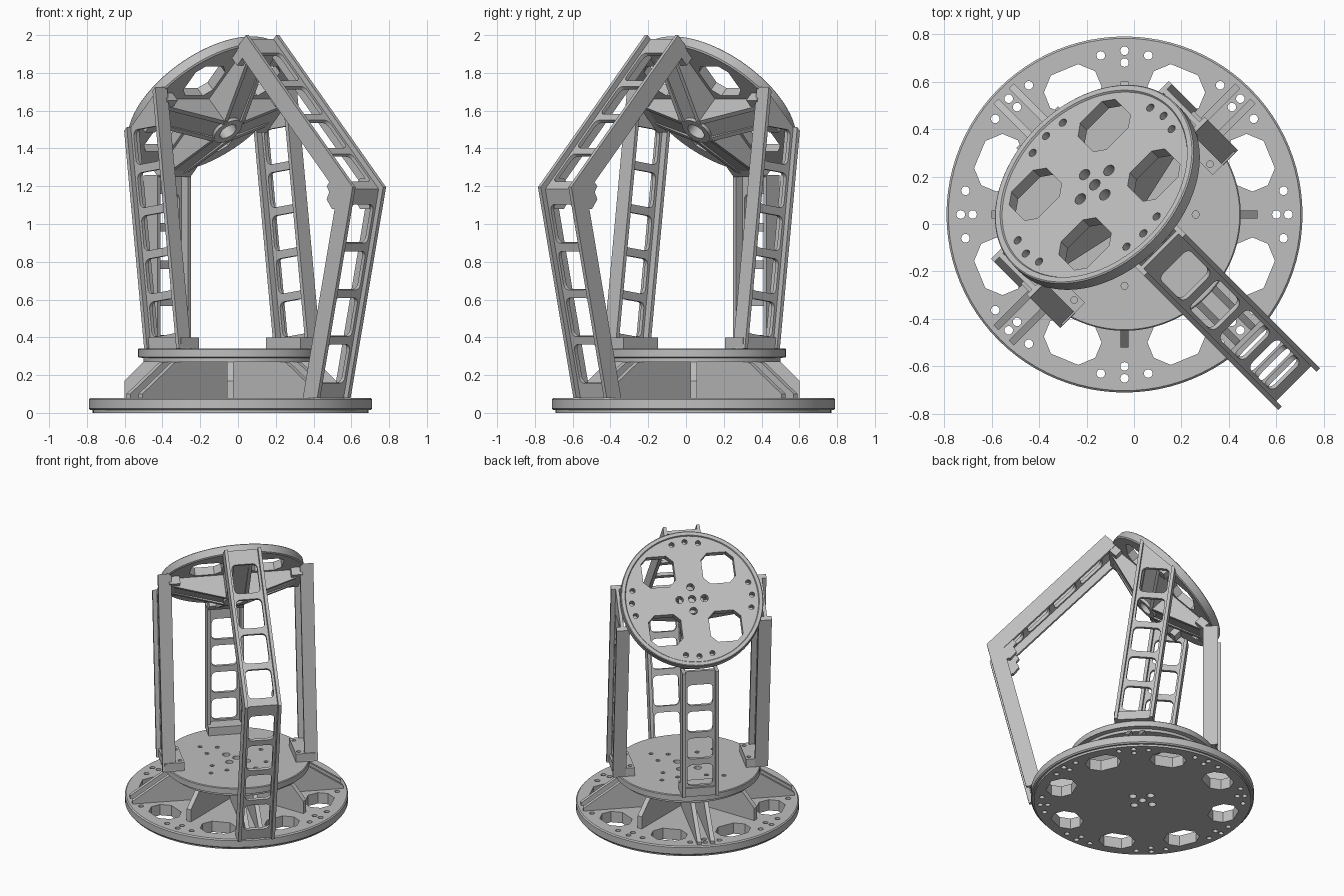
import bpy, bmesh
from math import radians, sin, cos, tan, atan2, hypot, pi
from mathutils import Matrix

cube = bpy.data.objects.get("Cube")
if cube:
    bpy.data.objects.remove(cube, do_unlink=True)

grey = bpy.data.materials.new("machined_grey")
grey.use_nodes = True
COLOR = (0.52, 0.52, 0.52, 1)
grey.diffuse_color = COLOR
grey.node_tree.nodes["Principled BSDF"].inputs["Base Color"].default_value = COLOR

CENTER = Matrix.Translation((-0.04, 0.04, 0))
parts = []


def spin(deg, axis="Z"):
    return Matrix.Rotation(radians(deg), 4, axis)


def make(name, bm, mat):
    bmesh.ops.recalc_face_normals(bm, faces=bm.faces)
    mesh = bpy.data.meshes.new(name)
    bm.to_mesh(mesh)
    bm.free()
    mesh.materials.append(grey)
    ob = bpy.data.objects.new(name, mesh)
    ob.matrix_world = mat
    bpy.context.collection.objects.link(ob)
    parts.append(ob)
    return ob


def prism(bm, points, lo, hi, axis="Y"):
    """Extrude a 2D outline from lo to hi along an axis."""
    place = {"Y": lambda p, h: (p[0], h, p[1]),
             "Z": lambda p, h: (p[0], p[1], h),
             "X": lambda p, h: (h, p[0], p[1])}[axis]
    a = [bm.verts.new(place(p, lo)) for p in points]
    b = [bm.verts.new(place(p, hi)) for p in points]
    bm.faces.new(a)
    bm.faces.new(b[::-1])
    for i in range(len(a)):
        j = (i + 1) % len(a)
        bm.faces.new((a[i], b[i], b[j], a[j]))


def rect(x0, x1, y0, y1):
    return [(x0, y0), (x1, y0), (x1, y1), (x0, y1)]


def octagon(cx, cy, hx, hy, c, deg=0):
    """Rectangle with chamfered corners, turned about the origin."""
    pts = []
    for sx, sy in ((1, 1), (-1, 1), (-1, -1), (1, -1)):
        pair = [(cx + sx * hx, cy + sy * (hy - c)), (cx + sx * (hx - c), cy + sy * hy)]
        pts += pair if sx * sy > 0 else pair[::-1]
    a = radians(deg)
    return [(x * cos(a) - y * sin(a), x * sin(a) + y * cos(a)) for x, y in pts]


def rounded(cx, cy, hx, hy, r):
    """Rectangle with rounded corners."""
    pts = []
    for k, (sx, sy) in enumerate(((1, 1), (-1, 1), (-1, -1), (1, -1))):
        for i in range(5):
            a = (k + i / 4) * pi / 2
            pts.append((cx + sx * (hx - r) + r * cos(a), cy + sy * (hy - r) + r * sin(a)))
    return pts


def ring(cx, cy, r, deg=0, n=16):
    a = radians(deg)
    x, y = cx * cos(a) - cy * sin(a), cx * sin(a) + cy * cos(a)
    return [(x + r * cos(2 * pi * i / n), y + r * sin(2 * pi * i / n)) for i in range(n)]


def cut(ob, outlines, lo, hi, axis="Z"):
    """Cut prisms out of an object and bake the result."""
    bm = bmesh.new()
    for pts in outlines:
        prism(bm, pts, lo, hi, axis)
    cutter = make("cutter", bm, ob.matrix_world)
    parts.remove(cutter)
    cutter.hide_render = True
    mod = ob.modifiers.new("holes", "BOOLEAN")
    mod.object, mod.operation, mod.solver = cutter, "DIFFERENCE", "EXACT"
    bpy.context.view_layer.update()
    graph = bpy.context.evaluated_depsgraph_get()
    baked = bpy.data.meshes.new_from_object(ob.evaluated_get(graph))
    ob.modifiers.clear()
    ob.data = baked
    bpy.data.objects.remove(cutter, do_unlink=True)


def lathe(name, profile, mat, n=96):
    """Closed disc from (radius, height) points, bottom to top."""
    bm = bmesh.new()
    loops = [[bm.verts.new((r * cos(2 * pi * i / n), r * sin(2 * pi * i / n), z))
              for i in range(n)] for r, z in profile]
    for a, b in zip(loops, loops[1:]):
        for i in range(n):
            j = (i + 1) % n
            bm.faces.new((a[i], a[j], b[j], b[i]))
    bm.faces.new(loops[0])
    bm.faces.new(loops[-1])
    return make(name, bm, mat)


def channel(name, mat, length, count, low, high, depth=0.1, half=0.125):
    """Windowed web set just inside two flanges; low/high shift the end cuts by (x, y) slopes."""
    wall, recess = 0.022, 0.03

    def shear(ob):
        for v in ob.data.vertices:
            x, y, z = v.co
            if z < 0.001:
                v.co.z += low[0] * x + low[1] * y
            elif z > length - 0.001:
                v.co.z += high[0] * x + high[1] * y

    bm = bmesh.new()
    for s in (-1, 1):
        prism(bm, rect(-depth, 0, 0, length), *sorted((s * half, s * (half - wall))))
    shear(make(name + "_flanges", bm, mat))
    bm = bmesh.new()
    prism(bm, rect(-half + wall, half - wall, 0, length), -recess - wall, -recess, "X")
    web = make(name + "_web", bm, mat)
    shear(web)
    start, end = 0.05, length - 0.08
    pitch = (end - start) / count
    cut(web, [rounded(0, start + pitch * (i + 0.5), half - wall - 0.016, pitch / 2 - 0.022, 0.03)
              for i in range(count)], -depth - 0.05, 0.05, "X")


# Base disc with windows and bolt holes
base = lathe("base_disc", [(0.73, 0), (0.73, 0.015), (0.742, 0.015), (0.75, 0.023),
                           (0.75, 0.072), (0.742, 0.08)], CENTER)
holes = [octagon(0.57, 0, 0.09, 0.117, 0.055, 22.5 + 45 * k) for k in range(8)]
for k in range(8):
    for x, y in ((0.64, 0), (0.69, 0), (0.67, 0.1), (0.67, -0.1)):
        holes.append(ring(x, y, 0.018, 45 * k))
hub_holes = [ring(0, 0, 0.026)] + [ring(0.085, 0, 0.026, 90 * k) for k in range(4)]
cut(base, holes + hub_holes, -0.1, 0.2)

# Gussets between base and turntable, meeting at the middle
for k in range(4):
    bm = bmesh.new()
    prism(bm, [(0, 0.08), (0.56, 0.08), (0.56, 0.17), (0.46, 0.27), (0, 0.27)], -0.017, 0.017)
    make("straight_gusset", bm, CENTER @ spin(90 * k))
    bm = bmesh.new()
    for y in (-0.06, 0.03):
        prism(bm, [(0.05, 0.08), (0.72, 0.08), (0.72, 0.1), (0.47, 0.27), (0.05, 0.27)], y, y + 0.03)
    make("double_gusset", bm, CENTER @ spin(45 + 90 * k))

# Turntable disc
table = lathe("turntable", [(0.46, 0.27), (0.46, 0.29), (0.49, 0.295), (0.49, 0.335), (0.485, 0.34)], CENTER)
cut(table, hub_holes + [ring(x, y, 0.016, 90 * k, 6) for k in range(4)
                        for x, y in ((0.2, 0.06), (0.2, -0.06), (0.3, 0))], 0.2, 0.5)

# Two leaning side legs with feet
LEAN, TILT = 7.4, 45
for az, s in ((45, 1), (225, -1)):
    frame = CENTER @ spin(az)
    leg = frame @ Matrix.Translation((0.53, -0.015 * s, 0.34)) @ spin(-s * LEAN, "X")
    channel("side_leg", leg, 1.28, 5, (0, s * tan(radians(LEAN))),
            (0, -s * tan(radians(TILT - LEAN))), depth=0.09, half=0.13)
    bm = bmesh.new()
    prism(bm, rect(0.38, 0.515, 0.338, 0.4), -0.13 - 0.015 * s, 0.13 - 0.015 * s)
    foot = make("side_foot", bm, frame)
    cut(foot, [ring(0.405, y - 0.015 * s, 0.014) for y in (-0.09, 0.09)], 0.3, 0.5)

# Upright back leg
back = CENTER @ spin(135)
channel("back_leg", back @ Matrix.Translation((0.52, 0, 0.34)), 0.92, 4, (0, 0), (0, 0))
bm = bmesh.new()
prism(bm, rect(0.37, 0.505, 0.338, 0.4), -0.125, 0.125)
make("back_foot", bm, back)

# Bent arm: lower and upper channels mitred at the elbow
arm = CENTER @ spin(-45)
nodes = [(0.775, 0.08), (1.04, 1.195), (0.24, 2.0)]
lean = [atan2(b[0] - a[0], b[1] - a[1]) for a, b in zip(nodes, nodes[1:])]
mitre = tan((lean[0] - lean[1]) / 2)
cuts = [((tan(lean[0]), 0), (mitre, 0)), ((-mitre, 0), (0, 0))]
for i, name in enumerate(("lower_arm", "upper_arm")):
    (u0, z0), (u1, z1) = nodes[i:i + 2]
    frame = arm @ Matrix.Translation((u0, 0, z0)) @ Matrix.Rotation(lean[i], 4, "Y")
    channel(name, frame, hypot(u1 - u0, z1 - z0), 4, *cuts[i], depth=0.105)
bm = bmesh.new()
for y in (-0.12, 0.09):
    prism(bm, [(0.95, 1.08), (0.95, 1.24), (0.88, 1.24), (0.84, 1.2), (0.86, 1.17),
               (0.84, 1.13), (0.88, 1.08)], y, y + 0.03)
make("elbow_brackets", bm, arm)

# Tilted head disc with raised rim
head = Matrix.Translation((-0.17, 0.17, 1.655)) @ spin(45) @ spin(-TILT, "X")
disc = lathe("head_disc", [(0.475, -0.065), (0.483, -0.058), (0.483, -0.005), (0.478, 0),
                           (0.455, 0), (0.45, -0.008)], head)
holes = [octagon(sx * 0.205, sy * 0.209, 0.11, 0.11, 0.045) for sx in (-1, 1) for sy in (-1, 1)]
for k in range(4):
    holes.append(ring(0.085, 0, 0.026, 90 * k))
    for x, y in ((0.41, 0), (0.395, 0.09), (0.395, -0.09)):
        holes.append(ring(x, y, 0.018, 90 * k))
cut(disc, holes + [ring(0, 0, 0.026)], -0.2, 0.1)

# Hub and four tapered ribs behind the head
hub = lathe("head_hub", [(0.085, -0.235), (0.085, -0.06)], head, 32)
cut(hub, [ring(0, 0, 0.05, n=24)], -0.3, -0.1)
for k in range(4):
    frame = head @ spin(90 * k)
    bm = bmesh.new()
    for y in (-0.075, 0.05):
        prism(bm, [(0.06, -0.235), (0.06, -0.06), (0.46, -0.06), (0.46, -0.11)], y, y + 0.025)
    prism(bm, [(0.07, -0.22), (0.07, -0.2), (0.46, -0.085), (0.46, -0.105)], -0.05, 0.05)
    make("head_rib", bm, frame)
    bm = bmesh.new()
    prism(bm, rect(0.38, 0.455, -0.12, -0.06), -0.12, 0.12)
    make("head_mount", bm, frame)

# Smooth the round walls, keep edges crisp
bpy.ops.object.select_all(action="DESELECT")
for ob in parts:
    ob.select_set(True)
bpy.context.view_layer.objects.active = parts[0]
bpy.ops.object.shade_smooth_by_angle(angle=radians(30))
